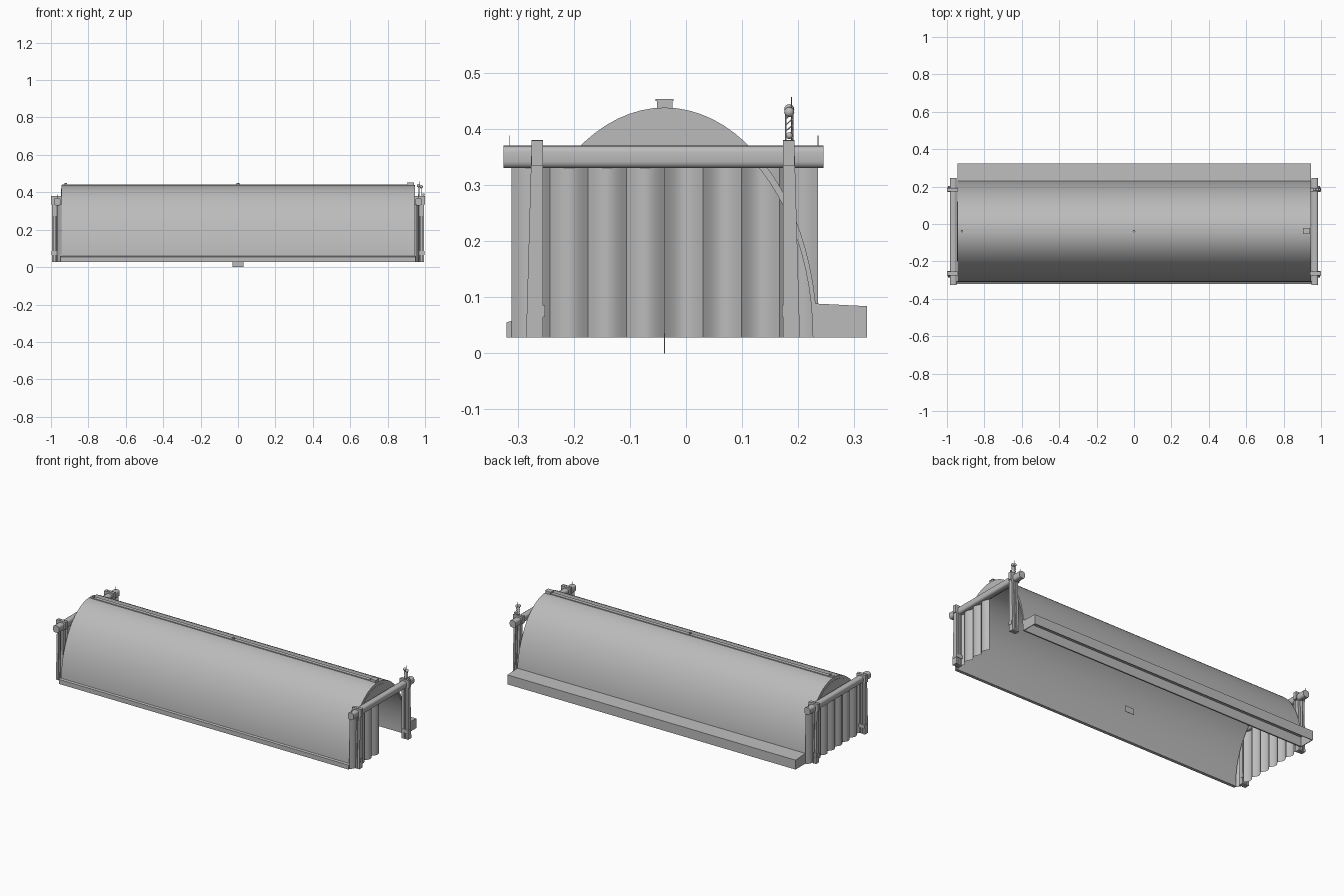
import bpy, bmesh, math
from mathutils import Vector

cube = bpy.data.objects.get("Cube")
if cube:
    bpy.data.objects.remove(cube, do_unlink=True)

grey = bpy.data.materials.new("plain_grey")
grey.use_nodes = True
grey.diffuse_color = (0.5, 0.5, 0.5, 1)
grey.node_tree.nodes["Principled BSDF"].inputs["Base Color"].default_value = (0.5, 0.5, 0.5, 1)

BASE, MID = 0.028, -0.038   # ground line and ridge line of the hall


def finish(name, bm, smooth=False):
    bmesh.ops.recalc_face_normals(bm, faces=bm.faces)
    mesh = bpy.data.meshes.new(name)
    bm.to_mesh(mesh)
    bm.free()
    mesh.materials.append(grey)
    obj = bpy.data.objects.new(name, mesh)
    bpy.context.collection.objects.link(obj)
    if smooth:
        bpy.ops.object.select_all(action='DESELECT')
        obj.select_set(True)
        bpy.context.view_layer.objects.active = obj
        bpy.ops.object.shade_smooth_by_angle(angle=math.radians(35))
    return obj


def box(name, x, y, z, bevel=0):
    """Box from three (low, high) ranges."""
    bm = bmesh.new()
    bmesh.ops.create_cube(bm, size=1)
    for v in bm.verts:
        v.co = Vector([lo + (c + 0.5) * (hi - lo) for c, (lo, hi) in zip(v.co, (x, y, z))])
    if bevel:
        edges = [e for e in bm.edges if abs(e.verts[0].co.y - e.verts[1].co.y) > 0.1]
        bmesh.ops.bevel(bm, geom=edges, offset=bevel, segments=4, profile=0.5, affect='EDGES')
    return finish(name, bm, bevel > 0)


def extrude_x(name, profile, x0, x1, smooth=False):
    """Closed y-z profile swept along x."""
    bm = bmesh.new()
    face = bm.faces.new([bm.verts.new((x0, y, z)) for y, z in profile])
    new = bmesh.ops.extrude_face_region(bm, geom=[face])["geom"]
    bmesh.ops.translate(bm, vec=(x1 - x0, 0, 0),
                        verts=[g for g in new if isinstance(g, bmesh.types.BMVert)])
    return finish(name, bm, smooth)


def arch(half, height, start=0.0, n=40):
    """Half ellipse from front to back, starting at an angle above the ground."""
    angles = [start + (math.pi - 2 * start) * i / n for i in range(n + 1)]
    return [(MID - half * math.cos(a), BASE + height * math.sin(a)) for a in angles]


def rod(name, start, end, radius, sides=8):
    start, end = Vector(start), Vector(end)
    bm = bmesh.new()
    bmesh.ops.create_cone(bm, cap_ends=True, segments=sides, radius1=radius,
                          radius2=radius, depth=(end - start).length)
    turn = (end - start).to_track_quat('Z', 'Y')
    for v in bm.verts:
        v.co = turn @ v.co + (start + end) / 2
    return finish(name, bm, True)


def ball(name, centre, radius):
    bm = bmesh.new()
    bmesh.ops.create_uvsphere(bm, u_segments=12, v_segments=8, radius=radius)
    bmesh.ops.translate(bm, verts=bm.verts, vec=centre)
    return finish(name, bm, True)


def folding_door(name, x, side, y0, y1, panels):
    """Upright curtain of curved panels."""
    bm = bmesh.new()
    steps = panels * 8
    rows = []
    for i in range(steps + 1):
        px = x + side * 0.018 * abs(math.sin(math.pi * i / 8))
        y = y0 + (y1 - y0) * i / steps
        rows.append([bm.verts.new((px, y, z)) for z in (BASE, 0.335)])
    for a, b in zip(rows, rows[1:]):
        bm.faces.new((a[0], b[0], b[1], a[1]))
    return finish(name, bm, True)


def post(name, side, y):
    """Tapered pair of uprights joined by a web, with a foot box and a cap."""
    for i, (a, b) in enumerate(((0.953, 0.967), (0.971, 0.979), (0.983, 0.995))):
        sign = 1 if y > 0 else -1
        profile = [(y - sign * 0.01, BASE), (y + sign * 0.02, BASE),
                   (y + sign * 0.01, 0.38), (y - sign * 0.01, 0.38)]
        extrude_x(f"{name}_upright_{i}", profile, side * a, side * b)
    xs = sorted((side * 0.957, side * 0.99))
    box(name + "_web", xs, (y - 0.005, y + 0.005), (BASE, 0.375))
    xs = sorted((side * 0.94, side * 1.0))
    box(name + "_cap", xs, (y - 0.0105, y + 0.0105), (0.335, 0.379))
    xs = sorted((side * 0.952, side * 0.997))
    box(name + "_foot", xs, (y - 0.012, y + 0.014), (0.065, 0.085))


# Vaulted hall, open below
outer, inner = arch(0.272, 0.41), arch(0.264, 0.392)
extrude_x("vault_shell", outer + inner[::-1], -0.945, 0.945, True)

# Sill along the front and lean-to along the back
extrude_x("front_sill", [(-0.32, BASE), (-0.306, BASE), (-0.306, 0.06), (-0.32, 0.055)], -0.95, 0.95)
extrude_x("rear_lean_to_roof", [(0.225, 0.089), (0.323, 0.084), (0.323, 0.08), (0.225, 0.085)], -0.945, 0.945)
box("rear_lean_to_wall", (-0.945, 0.945), (0.319, 0.323), (BASE, 0.084))
for side in (-1, 1):
    xs = sorted((side * 0.941, side * 0.945))
    box("rear_lean_to_end", xs, (0.228, 0.323), (BASE, 0.084))

# Ridge strip with vents
box("ridge_strip", (-0.94, 0.94), (MID - 0.011, MID + 0.011), (0.43, 0.442))
box("ridge_vent", (0.905, 0.94), (MID - 0.014, MID + 0.014), (0.435, 0.45))
box("ridge_vent_lid", (0.903, 0.942), (MID - 0.016, MID + 0.016), (0.45, 0.453))
for x in (-0.92, 0):
    rod("ridge_lamp", (x, MID, 0.435), (x, MID, 0.451), 0.007)

# Upright marker plate under the middle of the hall
box("centre_plate", (-0.03, 0.03), (MID - 0.001, MID + 0.001), (0, 0.036))

# Both ends: beam, gable, posts and spikes
for side, label in ((-1, "right"), (1, "left")):
    xs = sorted((side * 0.948, side * 0.985))
    box(label + "_end_beam", xs, (-0.325, 0.245), (0.33, 0.37), 0.012)
    extrude_x(label + "_gable", arch(0.266, 0.392, math.asin(0.8)), side * 0.938, side * 0.947, True)
    post(label + "_front_post", side, -0.265)
    post(label + "_rear_post", side, 0.183)
    for y in (-0.315, 0.235):
        rod(label + "_spike", (side * 0.967, y, 0.365), (side * 0.967, y, 0.388), 0.0008, 6)

# One end closed, the other half open
folding_door("right_door", -0.95, -1, -0.311, 0.235, 8)
folding_door("left_door", 0.95, 1, -0.311, MID, 4)

# Signal masts with crossed bracing on one rear post
for x, top in ((0.965, 0.435), (0.98, 0.43)):
    for y in (0.178, 0.19):
        rod("mast_leg", (x, y, 0.375), (x, y, top), 0.0015, 6)
    for i in range(4):
        z = 0.385 + i * 0.011
        rod("mast_brace", (x, 0.178, z), (x, 0.19, z + 0.011), 0.001, 6)
    ball("mast_lamp", (x, 0.184, top), 0.009)
rod("mast_spike", (0.972, 0.188, 0.375), (0.972, 0.188, 0.457), 0.0008, 6)
ball("side_lamp", (0.992, 0.184, 0.388), 0.006)
